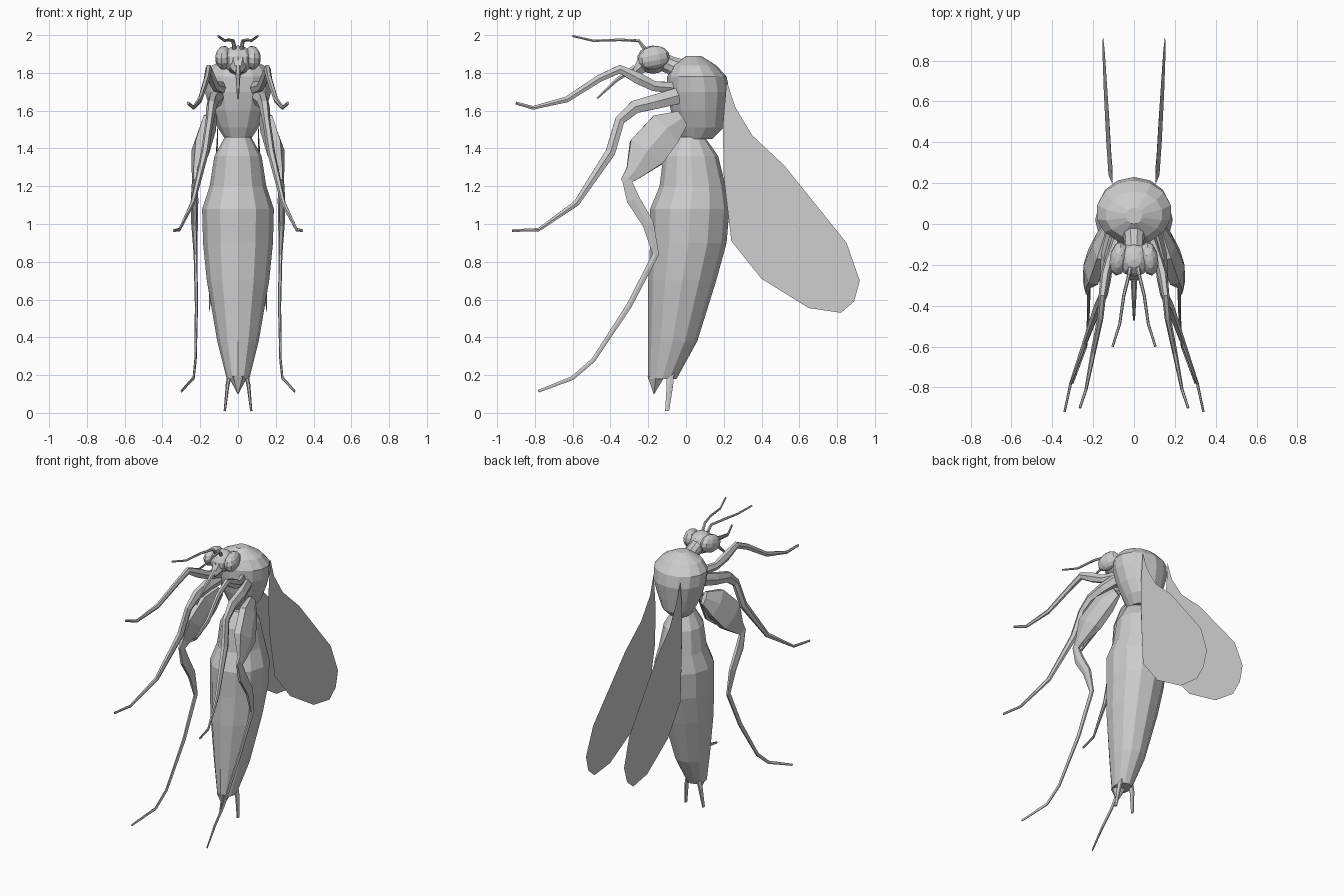
import bpy, bmesh, math
from mathutils import Vector, Matrix

cube = bpy.data.objects.get("Cube")
if cube:
    bpy.data.objects.remove(cube, do_unlink=True)

grey = bpy.data.materials.new("plain grey")
grey.use_nodes = True
COLOUR = (0.6, 0.6, 0.6, 1)
grey.diffuse_color = COLOUR
grey.node_tree.nodes["Principled BSDF"].inputs["Base Color"].default_value = COLOUR


def finish(name, bm):
    """Turn a bmesh into a named, coloured object."""
    bmesh.ops.recalc_face_normals(bm, faces=bm.faces)
    mesh = bpy.data.meshes.new(name)
    bm.to_mesh(mesh)
    bm.free()
    mesh.materials.append(grey)
    obj = bpy.data.objects.new(name, mesh)
    bpy.context.collection.objects.link(obj)
    return obj


def skin(name, rings):
    """Join successive rings of points with quads and close both ends."""
    bm = bmesh.new()
    loops = [[bm.verts.new(p) for p in ring] for ring in rings]
    count = len(loops[0])
    for low, high in zip(loops, loops[1:]):
        for i in range(count):
            j = (i + 1) % count
            bm.faces.new((low[i], low[j], high[j], high[i]))
    bm.faces.new(loops[0])
    bm.faces.new(loops[-1])
    return finish(name, bm)


def body(name, sections, sides):
    """Stack level ellipses given as height, front y, back y, half width."""
    rings = []
    for z, front, back, half in sections:
        mid, depth = (front + back) / 2, (back - front) / 2
        angles = [math.tau * i / sides for i in range(sides)]
        rings.append([(half * math.sin(a), mid - depth * math.cos(a), z) for a in angles])
    return skin(name, rings)


def limb(name, points, side=1, sides=6, flat=1.0):
    """Sweep a tube through x, y, z, radius points; flat scales its sideways width."""
    path = [Vector((side * x, y, z)) for x, y, z, r in points]
    rings = []
    for i, centre in enumerate(path):
        ahead = path[min(i + 1, len(path) - 1)] - centre
        behind = centre - path[max(i - 1, 0)]
        along = (ahead.normalized() + behind.normalized()).normalized()
        across = (Vector((1, 0, 0)) - along * along.x).normalized()
        up = along.cross(across)
        radius = points[i][3]
        rings.append([centre + radius * (flat * math.cos(a) * across + math.sin(a) * up)
                      for a in (math.tau * k / sides for k in range(sides))])
    return skin(name, rings)


def ball(name, centre, size, tilt=0.0, turn=0.0):
    """Low-poly ellipsoid."""
    bm = bmesh.new()
    bmesh.ops.create_uvsphere(bm, u_segments=10, v_segments=7, radius=1)
    place = (Matrix.Translation(centre) @ Matrix.Rotation(turn, 4, "Z")
             @ Matrix.Rotation(tilt, 4, "X") @ Matrix.Diagonal((*size, 1)))
    bm.transform(place)
    return finish(name, bm)


# Trunk
body("abdomen", [
    (0.18, -0.2, -0.05, 0.06), (0.38, -0.2, 0.06, 0.11),
    (0.7, -0.2, 0.16, 0.165), (0.9, -0.19, 0.215, 0.185),
    (1.08, -0.19, 0.23, 0.19), (1.2, -0.14, 0.21, 0.15),
    (1.36, -0.12, 0.17, 0.125), (1.46, -0.06, 0.1, 0.07)], 12)
body("thorax", [
    (1.45, -0.02, 0.14, 0.07), (1.51, -0.05, 0.2, 0.11),
    (1.6, -0.08, 0.215, 0.15), (1.7, -0.1, 0.23, 0.18),
    (1.78, -0.1, 0.215, 0.185), (1.84, -0.07, 0.16, 0.14),
    (1.89, 0, 0.08, 0.04)], 14)
limb("tail_tip", [(0, -0.16, 0.19, 0.05), (0, -0.17, 0.1, 0.002)])

# Head
limb("neck", [(0, 0, 1.8, 0.07), (0, -0.08, 1.84, 0.05), (0, -0.15, 1.87, 0.05)], sides=10)
ball("head", (0, -0.175, 1.87), (0.085, 0.085, 0.075))
limb("face", [(0, -0.2, 1.87, 0.06), (0, -0.25, 1.82, 0.035), (0, -0.28, 1.8, 0.015)])
limb("proboscis", [(0, -0.27, 1.83, 0.016), (0, -0.37, 1.76, 0.011), (0, -0.47, 1.665, 0.005)])

# Paired parts
FRONT_LEG = [(0.08, -0.06, 1.72, 0.035), (0.12, -0.17, 1.73, 0.03),
             (0.14, -0.25, 1.77, 0.035), (0.155, -0.35, 1.82, 0.026),
             (0.165, -0.46, 1.77, 0.022), (0.2, -0.63, 1.66, 0.018),
             (0.235, -0.81, 1.615, 0.011), (0.265, -0.9, 1.64, 0.009)]
MIDDLE_LEG = [(0.1, -0.04, 1.68, 0.05), (0.13, -0.15, 1.65, 0.045),
              (0.14, -0.27, 1.62, 0.04), (0.15, -0.35, 1.55, 0.03),
              (0.175, -0.4, 1.38, 0.03), (0.24, -0.58, 1.11, 0.018),
              (0.31, -0.78, 0.97, 0.01), (0.34, -0.92, 0.965, 0.008)]
HIND_THIGH = [(0.13, -0.02, 1.56, 0.05), (0.16, -0.11, 1.5, 0.11),
              (0.2, -0.21, 1.38, 0.12), (0.225, -0.28, 1.27, 0.05),
              (0.23, -0.33, 1.22, 0.025)]
HIND_SHIN = [(0.23, -0.32, 1.25, 0.025), (0.23, -0.28, 1.13, 0.04),
             (0.23, -0.2, 1.0, 0.035), (0.225, -0.16, 0.84, 0.02),
             (0.22, -0.3, 0.57, 0.017), (0.225, -0.49, 0.28, 0.013),
             (0.235, -0.6, 0.185, 0.012), (0.3, -0.78, 0.115, 0.008)]
ANTENNA = [(0.02, -0.22, 1.93, 0.012), (0.025, -0.25, 1.97, 0.009),
           (0.05, -0.35, 1.975, 0.008), (0.07, -0.49, 1.97, 0.007), (0.105, -0.6, 1.995, 0.006)]
CERCUS = [(0.04, -0.085, 0.22, 0.025), (0.055, -0.085, 0.15, 0.02), (0.07, -0.1, 0.01, 0.012)]
WING = [(0.215, 1.76), (0.26, 1.62), (0.35, 1.47), (0.52, 1.31), (0.85, 0.9),
        (0.92, 0.7), (0.89, 0.59), (0.82, 0.53), (0.65, 0.555), (0.4, 0.71),
        (0.24, 0.91), (0.2, 1.25), (0.195, 1.52)]

for label, side in (("left", 1), ("right", -1)):
    ball(label + "_eye", (side * 0.075, -0.17, 1.88), (0.045, 0.085, 0.062), 0.2, side * 0.15)
    limb(label + "_front_leg", FRONT_LEG, side, flat=0.7)
    limb(label + "_middle_leg", MIDDLE_LEG, side, flat=0.7)
    limb(label + "_hind_thigh", HIND_THIGH, side, flat=0.4)
    limb(label + "_hind_shin", HIND_SHIN, side, flat=0.5)
    limb(label + "_antenna", ANTENNA, side)
    limb(label + "_tail_prong", CERCUS, side, flat=0.5)
    # Wing: one thin sheet leaning slightly outwards
    sheet = bmesh.new()
    sheet.faces.new([sheet.verts.new((side * (0.1 + 0.03 * y + 0.03 * (1.5 - z) * (y > 0.22)), y, z))
                     for y, z in WING])
    finish(label + "_wing", sheet)
